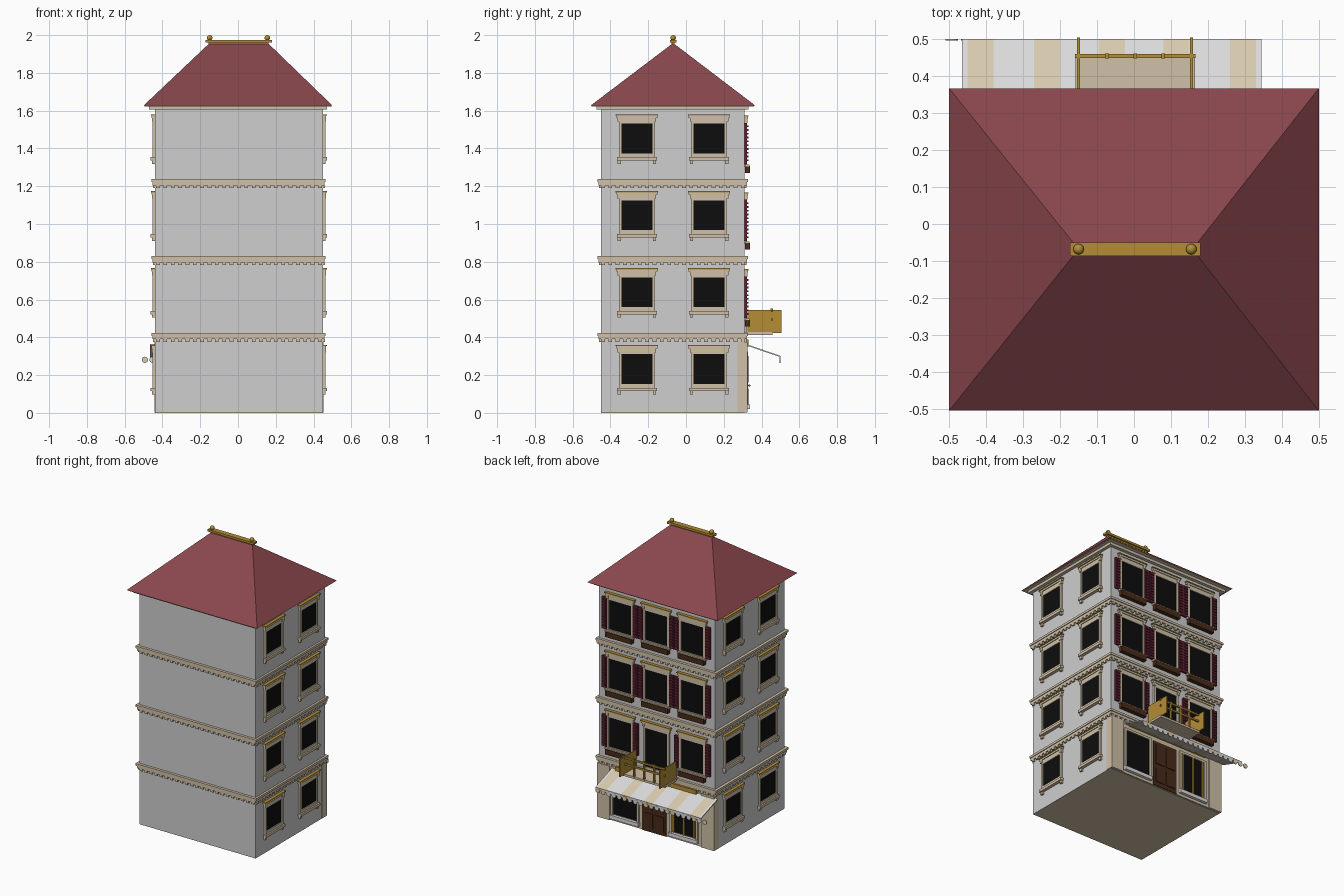
import bpy, bmesh, math
from mathutils import Matrix

if "Cube" in bpy.data.objects:
    bpy.data.objects.remove(bpy.data.objects["Cube"])

COLORS = {
    "wall_grey": (0.62, 0.62, 0.62), "trim_cream": (0.63, 0.53, 0.39),
    "roof_red": (0.25, 0.062, 0.073), "gold": (0.46, 0.27, 0.035),
    "glass_black": (0.004, 0.004, 0.004), "shutter_burgundy": (0.11, 0.015, 0.03),
    "wood_brown": (0.065, 0.024, 0.01), "awning_white": (0.72, 0.72, 0.72),
    "stripe_cream": (0.70, 0.60, 0.44),
}
MATS = {}
for n, c in COLORS.items():
    MATS[n] = bpy.data.materials.new(n)
    MATS[n].diffuse_color = (*c, 1)

parts = {}                      # part name -> (bmesh, colour)


def part(name, color):
    return parts.setdefault(name, (bmesh.new(), color))[0]


def box(name, color, x0, x1, y0, y1, z0, z1):
    m = (Matrix.Translation(((x0 + x1) / 2, (y0 + y1) / 2, (z0 + z1) / 2))
         @ Matrix.Diagonal((abs(x1 - x0), abs(y1 - y0), abs(z1 - z0), 1)))
    bmesh.ops.create_cube(part(name, color), size=1, matrix=m)


def prism(name, color, prof, x0, x1):
    """Extrude a (y, z) profile along x."""
    bm = part(name, color)
    a, b = [[bm.verts.new((x, y, z)) for y, z in prof] for x in (x0, x1)]
    bm.faces.new(a)
    bm.faces.new(b[::-1])
    for i in range(len(prof)):
        j = (i + 1) % len(prof)
        bm.faces.new((a[j], a[i], b[i], b[j]))


# body extents
X0, X1, Y0, Y1 = -0.44, 0.45, -0.45, 0.31
FLOOR = 0.407


def wbox(wall, name, color, u0, u1, d0, d1, z0, z1):
    """Box on a wall: u along the wall, d outward from it."""
    if wall == "right":
        box(name, color, X1 + d0, X1 + d1, u0, u1, z0, z1)
    elif wall == "left":
        box(name, color, X0 - d1, X0 - d0, u0, u1, z0, z1)
    else:
        box(name, color, u0, u1, Y1 + d0, Y1 + d1, z0, z1)


def window(wall, u, hw, z0, z1, sill=True, tag="side"):
    fr, cr = tag + "_window_frames", "trim_cream"
    wbox(wall, tag + "_window_glass", "glass_black", u - hw, u + hw, -0.01, 0.006, z0, z1)
    t = z1 + 0.035
    for s in (-1, 1):
        a, b = sorted((u + s * hw, u + s * (hw + 0.014)))
        wbox(wall, fr, cr, a, b, 0, 0.012, z0 - 0.02, t)
        # lintel ears and sill brackets
        a, b = sorted((u + s * (hw + 0.002), u + s * (hw + 0.02)))
        wbox(wall, fr, cr, a, b, 0, 0.016, z1 + 0.01, t)
        if sill:
            wbox(wall, fr, cr, a, b, 0, 0.014, z0 - 0.056, z0 - 0.038)
    wbox(wall, fr, cr, u - hw, u + hw, 0, 0.012, z1, t)
    wbox(wall, fr, cr, u - hw - 0.026, u + hw + 0.026, 0, 0.017, z1 + 0.03, z1 + 0.042)
    wbox(wall, tag + "_window_caps", "gold", u - hw - 0.03, u + hw + 0.03, 0, 0.021, z1 + 0.042, z1 + 0.049)
    wbox(wall, fr, cr, u - hw, u + hw, 0, 0.012, z0 - 0.02, z0)
    if sill:
        wbox(wall, fr, cr, u - hw - 0.024, u + hw + 0.024, 0, 0.022, z0 - 0.038, z0 - 0.02)


# walls and ground slab
box("walls", "wall_grey", X0, X1, Y0, Y1, 0.004, 1.61)
box("base_slab", "trim_cream", X0, X1, Y0, Y1, 0, 0.004)

# floor bands with dentils
for k in (1, 2, 3):
    z = 0.39 + FLOOR * (k - 1)
    n = "floor_bands"
    box(n, "trim_cream", X0 - 0.012, X1 + 0.009, Y0 - 0.012, Y1 + 0.012, z, z + 0.022)
    box(n, "trim_cream", X0 - 0.019, X1 + 0.014, Y0 - 0.018, Y1 + 0.017, z + 0.018, z + 0.033)
    for i in range(23):
        x = X0 + 0.016 + i * 0.039
        for y in (Y0, Y1):
            box("dentils", "trim_cream", x - 0.01, x + 0.01, y - 0.011, y + 0.011, z - 0.014, z)
    for i in range(20):
        y = Y0 + 0.01 + i * 0.039
        for x in (X0, X1):
            box("dentils", "trim_cream", x - 0.01, x + 0.01, y - 0.01, y + 0.01, z - 0.014, z)

# cornice under the eaves
box("cornice", "trim_cream", X0 - 0.03, X1 + 0.022, Y0 - 0.024, Y1 + 0.022, 1.605, 1.625)
box("soffit", "trim_cream", -0.495, 0.495, -0.50, 0.36, 1.623, 1.6275)

# hipped roof
bm = part("roof", "roof_red")
e = [bm.verts.new(p) for p in ((-0.5, -0.505, 1.627), (0.5, -0.505, 1.627), (0.5, 0.367, 1.627), (-0.5, 0.367, 1.627))]
r = [bm.verts.new((x, -0.068, 1.958)) for x in (-0.15, 0.158)]
for f in ((e[0], e[1], r[1], r[0]), (e[1], e[2], r[1]), (e[2], e[3], r[0], r[1]), (e[3], e[0], r[0])):
    bm.faces.new(f)

# ridge beam with ball finials
box("ridge_beam", "gold", -0.173, 0.18, -0.086, -0.05, 1.96, 1.975)
box("ridge_beam", "gold", -0.155, 0.162, -0.076, -0.06, 1.945, 1.96)
for x in (-0.15, 0.155):
    bmesh.ops.create_uvsphere(part("ridge_finials", "gold"), u_segments=16, v_segments=10,
                              radius=0.0145, matrix=Matrix.Translation((x, -0.068, 1.9855)))

# side windows
for k in range(4):
    for wall in ("right", "left"):
        for u in (-0.26, 0.122):
            window(wall, u, 0.082, 0.153 + FLOOR * k, 0.311 + FLOOR * k)

# street facade: windows, shutters, planters
for k in (1, 2, 3):
    z0, z1 = 0.1 + FLOOR * k, 0.305 + FLOOR * k
    for u in (-0.272, 0.005, 0.282):
        door = k == 1 and u == 0.005
        window("street", u, 0.085, 0.445 if door else z0, z1, False, "facade")
        if door:
            continue
        wbox("street", "planters", "wood_brown", u - 0.1, u + 0.1, 0.002, 0.03, z0 - 0.05, z0 - 0.014)
        wbox("street", "planter_rims", "trim_cream", u - 0.108, u + 0.108, 0.002, 0.025, z0 - 0.018, z0 - 0.006)
        for s in (-1, 1):
            a, b = sorted((u + s * 0.1, u + s * 0.137))
            wbox("street", "shutters", "shutter_burgundy", a, b, 0, 0.014, z0 - 0.005, z1 + 0.01)
            for i in range(10):
                zz = z0 + 0.012 + i * 0.02
                wbox("street", "shutter_louvres", "shutter_burgundy", a + 0.006, b - 0.006, 0.014, 0.02, zz, zz + 0.009)

# shop front: corner piers, fascia, windows, door
box("shop_front", "trim_cream", X0 - 0.003, X1 + 0.003, 0.272, Y1 + 0.008, 0.002, 0.376)
for a, b in ((X0 - 0.003, -0.345), (0.36, X1 + 0.003)):
    box("shop_piers", "trim_cream", a, b, 0.30, Y1 + 0.016, 0.002, 0.376)
box("shop_sign_board", "gold", -0.31, 0.31, Y1, Y1 + 0.022, 0.352, 0.388)
for u in (0.24, -0.21):
    wbox("street", "shop_glass", "glass_black", u - 0.095, u + 0.095, 0, 0.011, 0.05, 0.31)
    for s in (-1, 1):
        wbox("street", "shop_frames", "trim_cream", u + s * 0.1 - 0.008, u + s * 0.1 + 0.008, 0, 0.019, 0.04, 0.325)
    wbox("street", "shop_frames", "trim_cream", u - 0.108, u + 0.108, 0, 0.019, 0.31, 0.325)
    wbox("street", "shop_sills", "awning_white", u - 0.11, u + 0.11, 0, 0.028, 0.02, 0.045)
for x in (-0.29, -0.21, -0.13):
    wbox("street", "shop_mullions", "gold", x - 0.006, x + 0.006, 0, 0.018, 0.05, 0.31)
wbox("street", "door", "wood_brown", -0.075, 0.11, 0, 0.014, 0.002, 0.32)
for a, b in ((-0.06, 0.01), (0.025, 0.095)):
    for z0, z1 in ((0.03, 0.13), (0.16, 0.3)):
        wbox("street", "door_panels", "wood_brown", a, b, 0.012, 0.02, z0, z1)
bmesh.ops.create_uvsphere(part("door_knob", "gold"), u_segments=8, v_segments=6, radius=0.006,
                          matrix=Matrix.Translation((0.018, 0.335, 0.145)))

# striped awning with scalloped edge
edges = [-0.465, -0.45, -0.38, -0.27, -0.2, -0.095, -0.025, 0.08, 0.15, 0.26, 0.33, 0.345]
prof = [(0.315, 0.366), (0.5, 0.302), (0.5, 0.284), (0.495, 0.284), (0.495, 0.297), (0.315, 0.358)]


def stripe(i):
    return ("awning_stripes", "stripe_cream") if i % 2 else ("awning", "awning_white")


for i in range(len(edges) - 1):
    prism(*stripe(i), prof, edges[i], edges[i + 1])
for j in range(21):
    x = -0.493 + j * 0.041
    i = next((i for i in range(11) if edges[i] <= x < edges[i + 1]), 1)
    name, col = stripe(i)
    bmesh.ops.create_cone(part(name + "_scallops", col), cap_ends=True, segments=16, radius1=0.0165,
                          radius2=0.0165, depth=0.005,
                          matrix=Matrix.Translation((x, 0.4985, 0.281)) @ Matrix.Rotation(math.pi / 2, 4, "X"))

# balcony
box("balcony_floor", "trim_cream", -0.158, 0.165, 0.31, 0.458, 0.413, 0.428)
for x in (-0.15, 0.155):
    box("balcony_side_panels", "gold", x - 0.004, x + 0.004, 0.325, 0.505, 0.424, 0.546)
for z in (0.49, 0.535):
    box("balcony_rails", "gold", -0.16, 0.167, 0.449, 0.46, z, z + 0.011)
for x in (-0.073, 0.003, 0.079):
    box("balcony_posts", "gold", x - 0.005, x + 0.005, 0.448, 0.461, 0.425, 0.552)

# turn the collected parts into objects
for name, (bm, color) in parts.items():
    bmesh.ops.recalc_face_normals(bm, faces=bm.faces)
    me = bpy.data.meshes.new(name)
    if "finials" in name or "knob" in name:
        for f in bm.faces:
            f.smooth = True
    bm.to_mesh(me)
    bm.free()
    me.materials.append(MATS[color])
    bpy.context.collection.objects.link(bpy.data.objects.new(name, me))

for m in bpy.data.materials:
    if m.users and not m.is_grease_pencil:
        m.use_nodes = True
        m.node_tree.nodes["Principled BSDF"].inputs["Base Color"].default_value = m.diffuse_color
